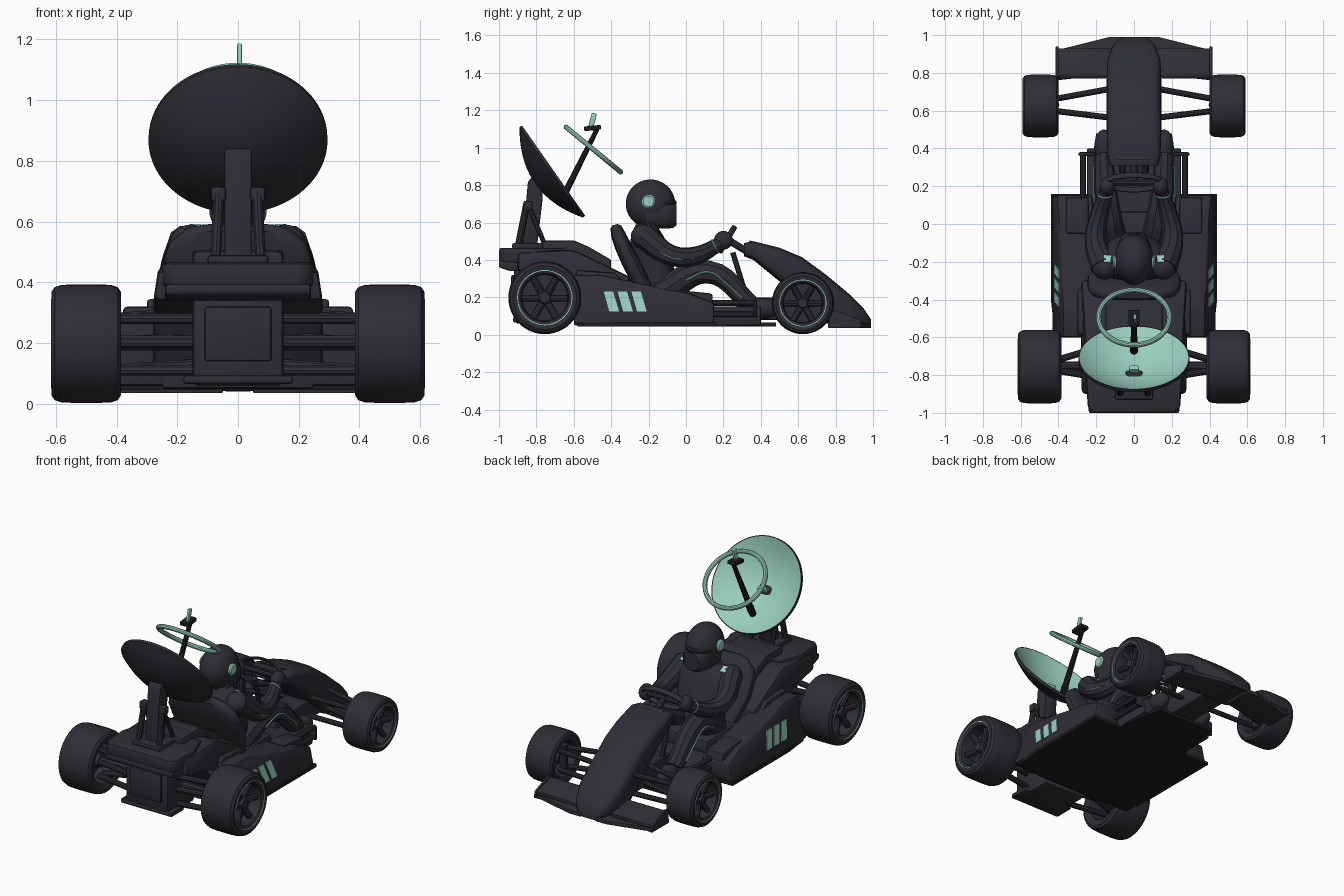
import bpy, bmesh, math
from mathutils import Vector, Matrix

if "Cube" in bpy.data.objects:
    bpy.data.objects.remove(bpy.data.objects["Cube"])

def material(name, rgb):
    m = bpy.data.materials.new(name)
    m.diffuse_color = (*rgb, 1)
    m.use_nodes = True
    m.node_tree.nodes["Principled BSDF"].inputs["Base Color"].default_value = m.diffuse_color
    return m

DARK = material("charcoal", (0.027, 0.027, 0.036))
BLACK = material("black", (0.012, 0.012, 0.014))
MINT = material("mint", (0.32, 0.62, 0.52))

def finish(name, bm, *mats):
    bmesh.ops.recalc_face_normals(bm, faces=bm.faces)
    me = bpy.data.meshes.new(name)
    bm.to_mesh(me)
    bm.free()
    ob = bpy.data.objects.new(name, me)
    bpy.context.collection.objects.link(ob)
    for m in mats:
        me.materials.append(m)
    return ob

def bevel(bm, w):
    if w:
        bmesh.ops.bevel(bm, geom=bm.edges[:], offset=w, segments=2, profile=0.5,
                        affect='EDGES', clamp_overlap=True)

def box(name, c, size, mat=DARK, w=0.01, tilt=0):
    bm = bmesh.new()
    bmesh.ops.create_cube(bm, size=1)
    bmesh.ops.scale(bm, vec=size, verts=bm.verts)
    bevel(bm, w)
    bmesh.ops.transform(bm, matrix=Matrix.Translation(c) @ Matrix.Rotation(tilt, 4, 'X'), verts=bm.verts)
    return finish(name, bm, mat)

def prism(name, pts, x0, x1, mat=DARK, w=0.01, warp=None, axis='x'):
    """Extrude a profile: (y, z) along x, or (x, y) along z."""
    bm = bmesh.new()
    co = (lambda p, t: (t, p[0], p[1])) if axis == 'x' else (lambda p, t: (p[0], p[1], t))
    a = [bm.verts.new(co(p, x0)) for p in pts]
    b = [bm.verts.new(co(p, x1)) for p in pts]
    bm.faces.new(a)
    bm.faces.new(b)
    for i in range(len(pts)):
        j = (i + 1) % len(pts)
        bm.faces.new((a[i], a[j], b[j], b[i]))
    if warp:
        for v in bm.verts:
            v.co = warp(v.co)
    bmesh.ops.recalc_face_normals(bm, faces=bm.faces)
    bevel(bm, w)
    return finish(name, bm, mat)

def loft(name, rows, mat=DARK, power=0.6, n=28):
    """Rows of (y, z, half width, half depth, ring tilt) joined by a skin."""
    bm, rings = bmesh.new(), []
    sp = lambda t: math.copysign(abs(t) ** power, t)
    for y, z, hx, hv, tilt in rows:
        loop = []
        for i in range(n):
            a = math.tau * i / n
            s = hv * sp(math.sin(a))
            loop.append(bm.verts.new((hx * sp(math.cos(a)), y + s * math.sin(tilt), z + s * math.cos(tilt))))
        rings.append(loop)
    for a, b in zip(rings, rings[1:]):
        for i in range(n):
            bm.faces.new((a[i], a[(i + 1) % n], b[(i + 1) % n], b[i]))
    bm.faces.new(rings[0])
    bm.faces.new(rings[-1])
    return finish(name, bm, mat)

def lathe(name, prof, matrix, mats=(DARK,), closed=False, n=48):
    """Spin (radius, height) points about local z."""
    bm = bmesh.new()
    vs = [bm.verts.new((r, 0, h)) for r, h in prof]
    es = [bm.edges.new(p) for p in zip(vs, vs[1:] + vs[:1] if closed else vs[1:])]
    bmesh.ops.spin(bm, geom=vs + es, axis=(0, 0, 1), cent=(0, 0, 0), angle=math.tau, steps=n)
    bmesh.ops.remove_doubles(bm, verts=bm.verts, dist=1e-5)
    bmesh.ops.transform(bm, matrix=matrix, verts=bm.verts)
    return finish(name, bm, *mats)

def limb(name, pts, radii, mat=DARK):
    """Round tube through the points, with a radius at each."""
    cu = bpy.data.curves.new(name, 'CURVE')
    cu.dimensions, cu.bevel_depth, cu.bevel_resolution, cu.use_fill_caps = '3D', 1, 3, True
    sp = cu.splines.new('BEZIER')
    sp.bezier_points.add(len(pts) - 1)
    for bp, p, r in zip(sp.bezier_points, pts, radii):
        bp.co, bp.radius = p, r
        bp.handle_left_type = bp.handle_right_type = 'AUTO'
    sp.resolution_u = 6 if len(pts) > 2 else 1
    ob = bpy.data.objects.new(name, cu)
    bpy.context.collection.objects.link(ob)
    cu.materials.append(mat)

def rod(name, a, b, r=0.012, mat=DARK):
    limb(name, [a, b], [r, r], mat)

def ball(name, c, radii, mat=DARK):
    bm = bmesh.new()
    bmesh.ops.create_uvsphere(bm, u_segments=32, v_segments=20, radius=1)
    bmesh.ops.transform(bm, matrix=Matrix.Translation(c) @ Matrix.Diagonal((*radii, 1)), verts=bm.verts)
    return finish(name, bm, mat)

def ring(name, c, normal, R, r, mat, squash=1):
    m = Matrix.Translation(c) @ Vector(normal).to_track_quat('Z', 'Y').to_matrix().to_4x4()
    m = m @ Matrix.Diagonal((1, squash, 1, 1))
    prof = [(R + r * math.cos(math.tau * i / 10), r * math.sin(math.tau * i / 10)) for i in range(10)]
    lathe(name, prof, m, (mat,), True)

# --- floor, tub, nose and front wing
prism("floor", [(-.42, -.58), (-.44, -.4), (-.44, .16), (-.25, .16), (-.2, .48), (.2, .48),
                (.25, .16), (.44, .16), (.44, -.4), (.42, -.58)], .045, .065, BLACK, 0, axis='z')
box("tub", (0, -.1, .1), (.5, 1.0, .1))
box("keel", (0, .52, .14), (.16, .5, .12))
loft("nose", [(.31, .455, .13, .035, 0), (.36, .45, .14, .05, 0), (.5, .375, .145, .09, 0), (.62, .295, .145, .12, 0),
              (.75, .19, .145, .13, 0), (.87, .135, .14, .085, 0), (.95, .095, .11, .045, 0), (.99, .06, .06, .02, 0)], DARK, .5)
prism("nose_panel", [(.34, .505), (.55, .43), (.55, .424), (.34, .496)], -.085, .085, DARK, 0)
for s in (-1, 1):
    prism("front_wing", [(s * .05, .99), (s * .13, .99), (s * .37, .93), (s * .415, .93), (s * .415, .76), (s * .05, .8)],
          .035, .06, DARK, .004, axis='z')
    prism("wing_flap", [(.77, .11), (.79, .12), (.93, .08), (.93, .06), (.77, .06)], s * .12, s * .40, DARK, .004)
    prism("wing_endplate", [(.765, .12), (.8, .13), (.93, .08), (.94, .04), (.765, .04)], s * .4, s * .415, DARK, .003)

# --- side pods with three slanted stripes
def pod_x(z):
    return .435 - .22 * (z - .05)
for s in (-1, 1):
    prism("side_pod", [(-.6, .06), (-.6, .32), (-.45, .32), (-.1, .24), (.02, .22), (.15, .17), (.15, .06)], s * .22, s * .43,
          DARK, .012, lambda v, s=s: Vector((s * pod_x(v.z) if abs(v.x) > .3 else v.x, v.y, v.z)))
    prism("pod_inlet", [(-.05, .1), (-.05, .24), (.14, .22), (.15, .1)], s * .24, s * .36)
    prism("pod_shoulder", [(-.6, .3), (-.58, .345), (-.38, .33), (-.3, .25)], s * .2, s * .3)
    rod("side_rail_top", (s * .27, .1, .17), (s * .27, .38, .17), .016)
    rod("side_rail_low", (s * .27, .1, .11), (s * .27, .38, .11), .016)
    box("rail_bracket", (s * .25, .37, .14), (.09, .02, .09))
    for i in range(3):
        y = -.44 + i * .074
        prism("pod_stripe", [(y, .232), (y + .05, .232), (y + .082, .125), (y + .03, .125)], 0, .007, MINT, 0,
              lambda v, s=s: Vector((s * (pod_x(v.z) - .002 + abs(v.x)), v.y, v.z)))

# --- engine cover, rear deck and gearbox
prism("engine_cover", [(-.9, .34), (-.9, .44), (-.62, .455), (-.57, .44), (-.3, .31), (-.3, .1), (-.62, .1), (-.7, .3)],
      -.28, .28, DARK, .02, lambda v: Vector((v.x * (1 - .6 * max(0, v.z - .34)), v.y, v.z)))
prism("rear_deck", [(-.21, -1), (-.245, -.97), (-.255, -.8), (-.2, -.65), (.2, -.65), (.255, -.8), (.245, -.97), (.21, -1)],
      .385, .465, DARK, .015, axis='z')
prism("deck_lip", [(-1, .36), (-1, .395), (-.75, .395), (-.75, .34), (-.94, .34)], -.24, .24)
box("deck_hump", (0, -.69, .465), (.3, .16, .08), DARK, .02)
prism("engine_top", [(-.68, .4), (-.66, .505), (-.6, .505), (-.52, .47), (-.4, .4), (-.4, .3)], -.15, .15)
box("gearbox", (0, -.78, .21), (.3, .28, .3), DARK, .02)
box("gearbox_panel", (0, -.925, .23), (.22, .02, .18))
box("gearbox_foot", (0, -.86, .08), (.36, .13, .03))

# --- wheels and suspension
def wheel(name, s, y, r, cx, w):
    m = Matrix.Translation((s * cx, y, r + .003)) @ Matrix.Rotation(s * math.pi / 2, 4, 'Y')
    half = [(.62, .55), (.66, .88), (.74, .97), (.87, 1), (.955, .9), (.99, .72), (1, .4)]
    prof = [(a * r, b * w) for a, b in half] + [(a * r, -b * w) for a, b in reversed(half)]
    lathe(name + "_tyre", prof, m, (DARK,), True)
    lathe(name + "_tyre_line", [(r * .735, w * .965), (r * .735, w + .001), (r * .758, w + .001), (r * .758, w * .965)], m, (MINT,))
    lathe(name + "_rim", [(0, w * .25), (r * .63, w * .25), (r * .63, w * .1), (0, w * .1)], m)
    lathe(name + "_hub", [(0, w * .7), (r * .14, w * .7), (r * .2, w * .5), (r * .2, -w * .6), (0, -w * .6)], m)
    for i in range(6):
        d = Vector((0, math.cos(i * math.pi / 3), math.sin(i * math.pi / 3)))
        c = Vector((s * (cx + w * .4), y, r))
        rod(name + "_spoke", c + d * r * .1, c + d * r * .64 + Vector((s * w * .2, 0, 0)), r * .1)

for s in (-1, 1):
    wheel("rear_wheel", s, -.755, .195, .5, .115)
    wheel("front_wheel", s, .625, .166, .495, .095)
    for z in (.13, .25):
        rod("front_arm", (s * .1, .72, z), (s * .43, .66, z - .02), .016)
        rod("front_arm", (s * .1, .56, z), (s * .43, .6, z - .02), .016)
    rod("front_upright", (s * .42, .63, .08), (s * .42, .63, .26), .025)
    for z in (.11, .2, .28):
        rod("rear_arm", (s * .14, -.82, z), (s * .44, -.77, z), .018)
        rod("rear_arm", (s * .14, -.64, z + .02), (s * .44, -.73, z), .018)
    rod("drive_shaft", (s * .14, -.755, .2), (s * .45, -.755, .2), .026)

# --- seat and steering
loft("seat_back", [(-.22, .24, .2, .05, 1.3), (-.29, .38, .245, .05, 1.3), (-.335, .47, .245, .045, 1.3),
                   (-.36, .53, .225, .04, 1.3), (-.375, .575, .17, .03, 1.3), (-.38, .588, .12, .015, 1.3)])
box("seat_base", (0, -.1, .18), (.4, .34, .1), DARK, .03)
ring("steering_wheel", (0, .22, .51), (0, -.85, .5), .145, .016, DARK, .52)
rod("steering_spoke", (-.14, .22, .51), (.14, .22, .51), .016)
rod("steering_column", (0, .22, .51), (0, .4, .4), .02)
for s in (-1, 1):
    rod("dash_support", (s * .06, .25, .44), (s * .06, .33, .18), .015)

# --- driver
loft("torso", [(-.14, .19, .15, .1, 1.5), (-.15, .3, .15, .1, 1.4), (-.19, .42, .175, .1, 1.3),
               (-.21, .5, .185, .095, 1.3), (-.22, .55, .15, .075, 1.3), (-.21, .6, .06, .06, 1.4)], DARK, .8)
ball("helmet", (0, -.19, .7), (.103, .132, .13))
loft("helmet_chin", [(-.22, .65, .095, .08, 0), (-.12, .645, .09, .078, 0), (-.07, .64, .07, .07, 0),
                     (-.05, .64, .05, .055, 0)], DARK, .7)
ball("visor", (0, -.163, .705), (.095, .113, .04), BLACK)
for s in (-1, 1):
    lathe("helmet_ear", [(0, .012), (.028, .012), (.036, .004), (.036, -.02)],
          Matrix.Translation((s * .1, -.2, .712)) @ Matrix.Rotation(s * math.pi / 2, 4, 'Y'), (MINT,), n=24)
    arm = [Vector(p) for p in ((s * .16, -.23, .53), (s * .205, -.08, .425), (s * .185, .04, .42), (s * .14, .19, .49))]
    limb("arm", arm, (.07, .056, .05, .036))
    ball("shoulder", (s * .155, -.225, .525), (.07, .07, .065))
    ball("glove", (s * .14, .2, .505), (.04, .05, .05))
    ring("glove_cuff", (s * .152, .155, .472), (0, .9, .45), .037, .005, MINT)
    limb("sleeve_stripe", [p + Vector((s * k, 0, -.012)) for p, k in zip(arm[:3], (.066, .053, .048))], [.004] * 3, MINT)
    box("shoulder_patch", (s * .14, -.185, .576), (.035, .045, .008), MINT, 0, -.6)
    leg = [Vector(p) for p in ((s * .1, -.14, .22), (s * .145, .12, .335), (s * .16, .35, .16))]
    limb("leg", leg, (.08, .064, .05))
    ball("shoe", (s * .16, .41, .14), (.05, .09, .055))
    limb("trouser_stripe", [(s * .194, 0, .292), (s * .21, .12, .335), (s * .213, .22, .27), (s * .212, .3, .195)], [.005] * 4, MINT)

# --- dish: charcoal back, mint bowl
centre, axis = Vector((0, -.711, .875)), Vector((0, .82, .575)).normalized()
frame = Matrix.Translation(centre) @ axis.to_track_quat('Z', 'Y').to_matrix().to_4x4()
bowl = lambda off: [(r * .0295, -.105 * (1 - (r / 10) ** 2) + off) for r in range(11)]
lathe("dish_back", bowl(-.012) + [(.294, .004), (.288, .004)], frame, n=64)
lathe("dish_bowl", [(r * .98, h) for r, h in bowl(.003)], frame, (MINT,), n=64)
limb("feed_arm", [(0, -.675, .70), (0, -.475, 1.1)], (.02, .013), BLACK)
box("feed_arm_base", (0, -.65, .745), (.04, .03, .07), BLACK, .006, -.45)
box("feed_bracket", (0, -.5, 1.105), (.06, .09, .025), BLACK, .006, .1)
box("feed_tip", (.005, -.5, 1.145), (.016, .028, .08), MINT, .004, -.25)
ring("feed_ring", (0, -.495, .99), (0, .635, .772), .188, .014, MINT)
box("bowl_fitting", (0, -.77, .825), (.055, .03, .04), MINT, .008, -.6)

# --- dish mount
prism("mount_post", [(-.88, .44), (-.845, .82), (-.82, .845), (-.78, .82), (-.765, .74), (-.8, .44)], -.045, .045)
box("mount_base", (0, -.83, .475), (.2, .2, .03))
for s in (-1, 1):
    rod("mount_strut", (s * .075, -.9, .46), (s * .062, -.85, .71), .018)
    rod("mount_brace", (s * .075, -.75, .47), (s * .062, -.85, .71), .013)
    box("strut_head", (s * .065, -.845, .69), (.05, .05, .05))

# --- turn curves into meshes and smooth everything but sharp edges
bpy.ops.object.select_all(action='SELECT')
bpy.context.view_layer.objects.active = bpy.context.scene.objects[0]
bpy.ops.object.convert(target='MESH')
bpy.ops.object.shade_smooth_by_angle(angle=math.radians(35))
